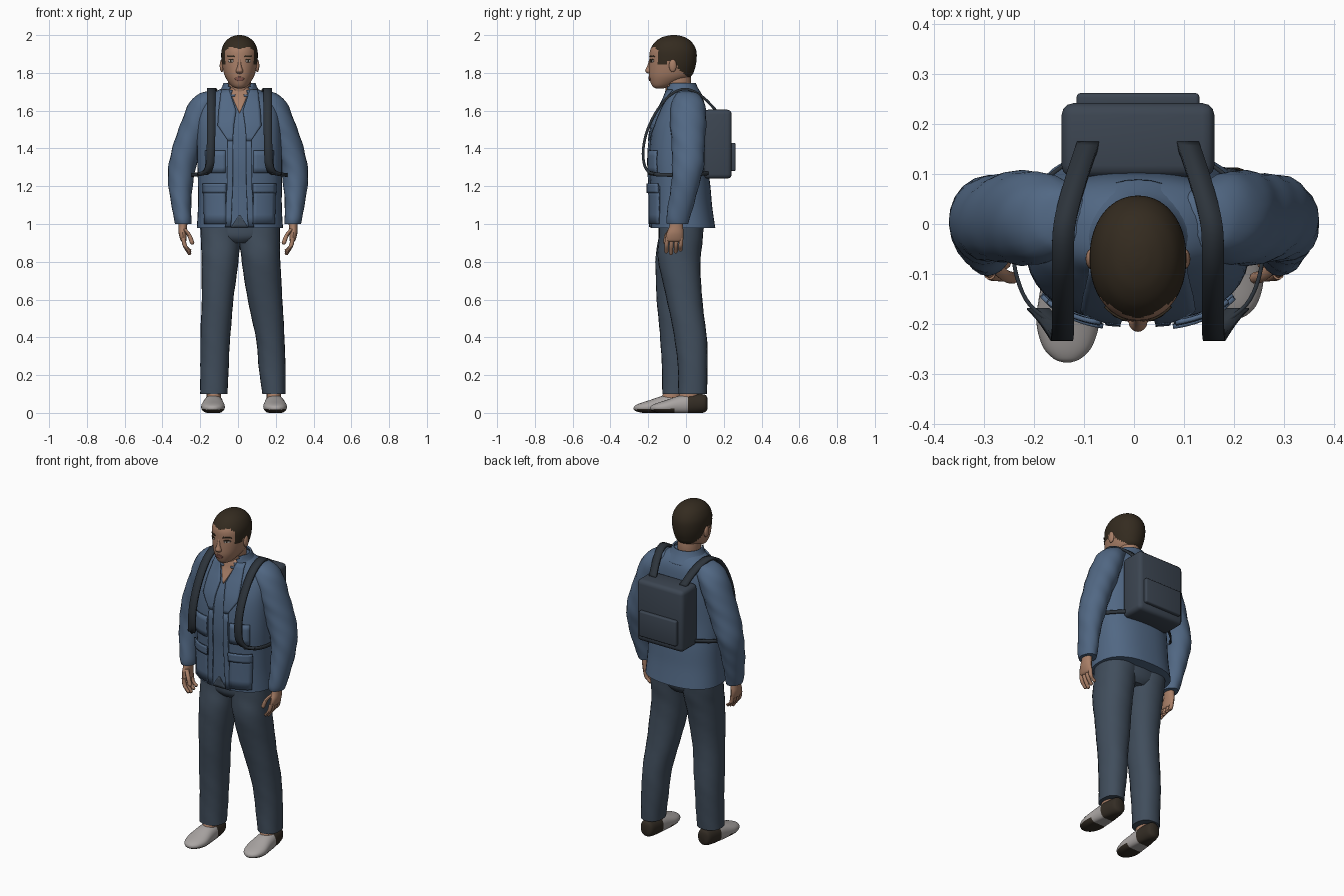
import bpy, bmesh, math
from mathutils import Vector

if "Cube" in bpy.data.objects:
    bpy.data.objects.remove(bpy.data.objects["Cube"])

CX = 0.008  # body centre line


def material(name, *rgb):
    m = bpy.data.materials.new(name)
    m.use_nodes = True
    m.diffuse_color = (*rgb, 1)
    m.node_tree.nodes["Principled BSDF"].inputs["Base Color"].default_value = (*rgb, 1)
    return m


jacket = material("jacket blue", .083, .138, .23)
denim = material("trouser slate", .052, .075, .107)
pack = material("pack slate", .045, .06, .083)
webbing = material("strap dark", .026, .034, .044)
skin = material("skin", .39, .21, .135)
hair = material("hair brown", .034, .024, .014)
lip = material("lip", .27, .11, .085)
white = material("eye white", .5, .46, .42)
grey = material("shoe grey", .4, .375, .365)
sole = material("sole brown", .034, .026, .018)


def smooth(keys, steps=6):
    """Catmull-Rom curve through tuples of any length."""
    keys = [Vector(k) for k in keys]
    out = []
    for i in range(len(keys) - 1):
        a, b, c, d = keys[max(i - 1, 0)], keys[i], keys[i + 1], keys[min(i + 2, len(keys) - 1)]
        for s in range(steps):
            t = s / steps
            out.append(b + (c - a) * (t / 2) + (a * 2 - b * 5 + c * 4 - d) * (t * t / 2)
                       + (b * 3 - a - c * 3 + d) * (t ** 3 / 2))
    return out + [keys[-1]]


def finish(name, bm, mats, thick=0):
    bmesh.ops.recalc_face_normals(bm, faces=bm.faces)
    me = bpy.data.meshes.new(name)
    bm.to_mesh(me)
    bm.free()
    for m in mats:
        me.materials.append(m)
    ob = bpy.data.objects.new(name, me)
    bpy.context.collection.objects.link(ob)
    if thick:
        mod = ob.modifiers.new("thickness", 'SOLIDIFY')
        mod.thickness, mod.offset = thick, 0
    bpy.ops.object.select_all(action='DESELECT')
    ob.select_set(True)
    bpy.context.view_layer.objects.active = ob
    bpy.ops.object.shade_smooth_by_angle(angle=math.radians(40))
    return ob


def skin_rows(bm, rows, closed):
    for a, b in zip(rows, rows[1:]):
        for i in range(len(a) if closed else len(a) - 1):
            j = (i + 1) % len(a)
            bm.faces.new((a[i], a[j], b[j], b[i]))


def loft(name, keys, mats, n=24, p=2, rule=None, place=None, fold=0, cap=True, thick=0, steps=6):
    """Stack of superellipse rings (height, cx, cy, rx, ry); rule picks a material, None deletes."""
    bm, rows = bmesh.new(), []
    for z, cx, cy, rx, ry in smooth(keys, steps):
        row = []
        for i in range(n):
            a = math.tau * i / n
            c, s = math.cos(a), math.sin(a)
            k = 1 + fold * math.sin(z * 43 + 3 * a) * math.sin(z * 17 + a)
            v = (cx + k * rx * math.copysign(abs(c) ** (2 / p), c),
                 cy + k * ry * math.copysign(abs(s) ** (2 / p), s), z)
            row.append(bm.verts.new(place(*v) if place else v))
        rows.append(row)
    skin_rows(bm, rows, True)
    if cap:
        bm.faces.new(rows[0])
        bm.faces.new(rows[-1])
    if rule:
        drop = []
        for f in bm.faces:
            r = rule(f.calc_center_median())
            if r is None:
                drop.append(f)
            else:
                f.material_index = r
        bmesh.ops.delete(bm, geom=drop, context='FACES')
    return finish(name, bm, mats, thick)


def front_y(keys, p, x, z):
    """Front surface of a loft at x, z."""
    rings = sorted(smooth(keys), key=lambda r: r[0])
    for a, b in zip(rings, rings[1:]):
        if a[0] <= z <= b[0] and b[0] > a[0]:
            _, cx, cy, rx, ry = a.lerp(b, (z - a[0]) / (b[0] - a[0]))
            return cy - ry * max(0, 1 - abs((x - cx) / rx) ** p) ** (1 / p)
    return rings[0][2] - rings[0][4]


def panel(name, keys, p, rows, mat, off=.004, thick=.008, side=1, cols=6, steps=4):
    """Thin plate lying on the front of a loft; rows are (z, x0, x1) from the centre line."""
    bm, grid = bmesh.new(), []
    for (z0, a0, b0), (z1, a1, b1) in zip(rows, rows[1:]):
        for s in range(steps + 1):
            t = s / steps
            z, a, b = z0 + (z1 - z0) * t, a0 + (a1 - a0) * t, b0 + (b1 - b0) * t
            xs = [CX + side * (a + (b - a) * c / cols) for c in range(cols + 1)]
            grid.append([bm.verts.new((x, front_y(keys, p, x, z) - off, z)) for x in xs])
    skin_rows(bm, grid, False)
    bmesh.ops.remove_doubles(bm, verts=bm.verts, dist=.0001)
    return finish(name, bm, [mat], thick)


def ribbon(name, pts, width, mat, thick):
    bm, w = bmesh.new(), Vector(width) / 2
    skin_rows(bm, [[bm.verts.new(q - w), bm.verts.new(q + w)] for q in smooth(pts)], False)
    return finish(name, bm, [mat], thick)


def tube(name, pts, radius, mat):
    keys = smooth(pts, 3)
    loft(name, [(q[2], q[0], q[1], radius, radius) for q in keys]
         + [(keys[-1][2] - radius * .8, keys[-1][0], keys[-1][1], radius * .4, radius * .4)],
         [mat], n=10, steps=2)


def ball(name, loc, size, mat):
    bm = bmesh.new()
    bmesh.ops.create_uvsphere(bm, u_segments=16, v_segments=10, radius=1)
    for v in bm.verts:
        v.co = Vector(loc) + v.co * Vector(size)
    return finish(name, bm, [mat])


def box(name, lo, hi, mat, bevel):
    bm = bmesh.new()
    bmesh.ops.create_cube(bm, size=1)
    lo, hi = Vector(lo), Vector(hi)
    for v in bm.verts:
        v.co = (lo + hi) / 2 + v.co * (hi - lo)
    bmesh.ops.bevel(bm, geom=bm.edges[:], offset=bevel, segments=3, profile=.5, affect='EDGES')
    return finish(name, bm, [mat])


# Head, with hair marked out by a hairline
def hairline(c):
    if c.y < -.145:
        line = 1.925 + .25 * abs(c.x - CX) - 1.1 * max(0, abs(c.x - CX) - .05)
    elif c.y < -.1:
        line = 1.845
    elif c.y < -.05:
        line = 1.865
    else:
        line = 1.83 - (c.y + .05) * .9
    return 1 if c.z > line else 0


HEAD = [(1.718, CX, -.14, .015, .02), (1.726, CX, -.132, .035, .043), (1.745, CX, -.113, .054, .073),
        (1.78, CX, -.085, .076, .11), (1.82, CX, -.075, .088, .121), (1.87, CX, -.069, .096, .125),
        (1.92, CX, -.068, .095, .122), (1.96, CX, -.067, .079, .1), (1.985, CX, -.066, .053, .068),
        (1.997, CX, -.065, .025, .032), (2.0, CX, -.065, .004, .005)]
loft("head", HEAD, [skin, hair], n=56, p=2.1, rule=hairline, steps=8)
loft("neck", [(1.6, CX, -.03, .07, .065), (1.7, CX, -.04, .062, .066), (1.76, CX, -.045, .062, .072),
              (1.82, CX, -.05, .06, .07)], [skin])
loft("nose", [(1.872, CX, -.186, .007, .008), (1.835, CX, -.192, .011, .014), (1.812, CX, -.195, .019, .021),
              (1.8, CX, -.192, .016, .015), (1.795, CX, -.19, .006, .006)], [skin], n=16)
panel("lips", HEAD, 2.1, [(1.78, -.008, .008), (1.77, -.026, .026), (1.758, -.012, .012)], lip, .002, .006)
for s in (1, -1):
    panel("eye", HEAD, 2.1, [(1.87, .04, .05), (1.863, .03, .062), (1.856, .038, .052)], white, .001, .004, s)
    panel("iris", HEAD, 2.1, [(1.87, .042, .05), (1.857, .042, .05)], hair, .003, .004, s)
    panel("eyelid", HEAD, 2.1, [(1.873, .036, .054), (1.867, .028, .064)], hair, .002, .004, s)
    panel("eyebrow", HEAD, 2.1, [(1.892, .03, .06), (1.884, .022, .066)], hair, .002, .005, s)
    ball("ear", (CX + s * .094, -.07, 1.838), (.011, .02, .034), skin)

# Jacket body, collar, open front and pockets
TORSO = [(.98, .01, -.015, .228, .17), (1.09, .01, -.024, .222, .163), (1.2, .01, -.03, .222, .159),
         (1.35, .008, -.042, .224, .153), (1.5, .005, -.036, .222, .143), (1.6, .005, -.02, .21, .122),
         (1.66, .005, -.01, .175, .102), (1.7, .006, -.015, .125, .085), (1.73, CX, -.025, .07, .065)]
loft("jacket_body", TORSO, [jacket], n=40, p=2.4)
loft("collar", [(1.675, CX, -.015, .125, .1), (1.715, CX, -.025, .093, .086), (1.745, CX, -.03, .08, .077)],
     [jacket], n=32, cap=False, thick=.01,
     rule=lambda c: None if c.y < -.05 and abs(c.x - CX) < .03 + (c.z - 1.675) * .5 else 0)
panel("open_neck", TORSO, 2.4, [(1.72, -.06, .06), (1.66, -.034, .034), (1.59, -.002, .002)], skin, .003, .006)
panel("hem_gap", TORSO, 2.4, [(1.045, -.004, .004), (.982, -.045, .045)], denim, .002, .006)
for s in (1, -1):
    panel("lapel", TORSO, 2.4, [(1.71, .055, .095), (1.6, .018, .11), (1.52, .03, .115), (1.44, .036, .06)],
          jacket, .01, .009, s)
    panel("front_edge", TORSO, 2.4, [(1.46, .034, .062), (1.2, .036, .066), (.985, .045, .075)],
          jacket, .007, .009, s)
    panel("lower_pocket", TORSO, 2.4, [(1.2, .075, .19), (1.0, .07, .185)], jacket, .012, .009, s)
    panel("pocket_flap", TORSO, 2.4, [(1.215, .07, .192), (1.165, .07, .192)], jacket, .02, .009, s)
    panel("chest_pocket", TORSO, 2.4, [(1.39, .075, .18), (1.27, .075, .18)], jacket, .009, .009, s)

# Sleeves and hands
for s in (1, -1):
    arm = [(1.702, .135, .005, .03, .03), (1.69, .145, .008, .06, .06), (1.655, .17, .01, .077, .082),
           (1.6, .197, .012, .082, .092), (1.5, .233, .012, .082, .094), (1.4, .268, .012, .08, .088),
           (1.3, .296, .01, .074, .083), (1.2, .304, -.006, .063, .075), (1.1, .3, -.027, .053, .067),
           (1.03, .293, -.042, .047, .062), (1.0, .29, -.045, .042, .056)]
    loft("sleeve", [(z, s * x, y, rx, ry) for z, x, y, rx, ry in arm], [jacket], n=20, fold=.035)
    palm = [(1.04, .29, -.05, .026, .031), (.99, .292, -.052, .023, .036), (.95, .293, -.058, .021, .045),
            (.915, .288, -.062, .016, .046), (.905, .286, -.062, .008, .03)]
    loft("palm", [(z, s * x, y, rx, ry) for z, x, y, rx, ry in palm], [skin], n=16)
    for k in range(4):
        y = -.1 + k * .025
        tip = .845 + .009 * abs(k - 1)
        tube("finger", [(s * .289, y, .925), (s * .281, y - .003, .885), (s * .258, y - .004, tip)], .0115, skin)
    tube("thumb", [(s * .285, -.08, .975), (s * .258, -.103, .94), (s * .243, -.108, .9)], .012, skin)

# Trousers, ankles and shoes
legs = {"left": [(.1, .19, .035, .062, .075), (.25, .18, .035, .071, .079), (.4, .17, .024, .076, .086),
                 (.6, .143, -.008, .092, .094), (.8, .122, -.035, .102, .112), (.92, .114, -.028, .109, .117),
                 (1.03, .11, -.02, .11, .12)],
        "right": [(.1, -.128, -.052, .073, .073), (.25, -.124, -.048, .075, .08), (.4, -.12, -.05, .079, .087),
                  (.6, -.108, -.06, .084, .095), (.8, -.096, -.05, .098, .112), (.92, -.091, -.03, .106, .117),
                  (1.03, -.09, -.02, .11, .12)]}
SHOE = [(0, .05, .018, .03), (.015, .05, .04, .047), (.08, .046, .05, .053), (.15, .04, .056, .05),
        (.22, .031, .063, .036), (.27, .027, .05, .024), (.295, .025, .028, .014), (.303, .024, .008, .005)]
for name, keys in legs.items():
    loft(name + "_trouser_leg", keys, [denim], n=24, p=2.2, fold=.015)
    x, y = keys[0][1:3]
    heel, out = y + .078, (.006 if x > 0 else -.004)
    loft(name + "_ankle", [(.06, x, y - .035, .04, .06), (.1, x, y - .018, .038, .052), (.2, x, y, .038, .045)],
         [skin], n=16)
    loft(name + "_shoe", [(t, x + out * t / .2, cz, rx, rz) for t, cz, rx, rz in SHOE], [grey, sole], p=2.2,
         place=lambda px, pz, t: (px, heel - t, max(pz, 0)),
         rule=lambda c: 1 if c.y > heel - .105 or (c.z < .018 and c.y < heel - .18) else 0)
loft("trouser_seat", [(.9, .01, -.03, .1, .09), (.94, .01, -.03, .2, .115), (1.04, .01, -.02, .21, .12)], [denim])

# Backpack with pocket, shoulder straps and side webbing
box("backpack", (-.145, .093, 1.24), (.161, .242, 1.605), pack, .024)
box("backpack_pocket", (-.115, .23, 1.28), (.131, .262, 1.43), pack, .008)
for s in (1, -1):
    path = [(.1, .16, 1.6), (.125, .085, 1.675), (.147, .0, 1.714), (.15, -.08, 1.685), (.15, -.15, 1.605),
            (.15, -.203, 1.5), (.152, -.226, 1.4), (.156, -.222, 1.32), (.172, -.2, 1.278), (.2, -.17, 1.265)]
    ribbon("shoulder_strap", [(CX + s * x, y, z) for x, y, z in path], (.044, 0, 0), webbing, .014)
    path = [(.17, -.2, 1.272), (.225, -.15, 1.262), (.25, -.06, 1.26), (.235, .04, 1.262), (.14, .125, 1.27)]
    ribbon("side_webbing", [(CX + s * x, y, z) for x, y, z in path], (0, 0, .02), webbing, .008)
